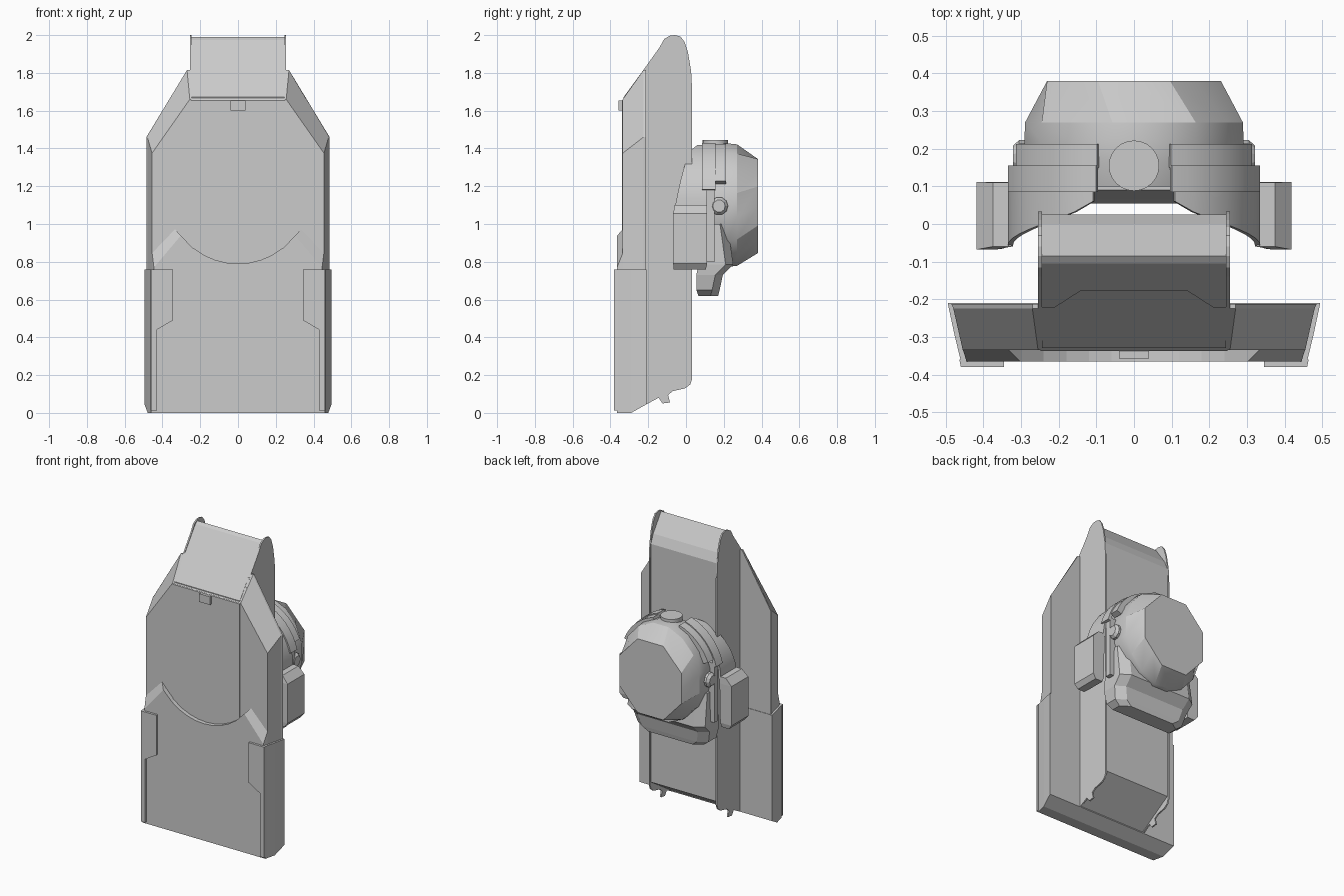
import bpy, bmesh
from math import sin, cos, pi, radians, sqrt

if "Cube" in bpy.data.objects:
    bpy.data.objects.remove(bpy.data.objects["Cube"])


def loft(name, rings, smooth=None):
    """Closed solid through equal-length rings of 3D points."""
    bm = bmesh.new()
    vs = [[bm.verts.new(p) for p in r] for r in rings]
    n = len(rings[0])
    for a, b in zip(vs, vs[1:]):
        for i in range(n):
            j = (i + 1) % n
            bm.faces.new((a[i], a[j], b[j], b[i]))
    bm.faces.new(vs[0])
    bm.faces.new(vs[-1])
    bmesh.ops.recalc_face_normals(bm, faces=bm.faces)
    me = bpy.data.meshes.new(name)
    bm.to_mesh(me)
    bm.free()
    ob = bpy.data.objects.new(name, me)
    bpy.context.collection.objects.link(ob)
    if smooth:
        bpy.ops.object.select_all(action='DESELECT')
        bpy.context.view_layer.objects.active = ob
        ob.select_set(True)
        bpy.ops.object.shade_smooth_by_angle(angle=radians(smooth))
    return ob


def xz(pts, y):
    return [(x, y, z) for x, z in pts]


def yz(pts, x):
    return [(x, y, z) for y, z in pts]


def sym(half):
    """Mirror a right-hand half outline into a full one."""
    return half + [(-x, z) for x, z in reversed(half)]


def rect(x, z0, z1):
    return [(-x, z0), (x, z0), (x, z1), (-x, z1)]


def box(name, x0, x1, y0, y1, z0, z1):
    p = [(x0, z0), (x1, z0), (x1, z1), (x0, z1)]
    return loft(name, [xz(p, y0), xz(p, y1)])


# Upper front plate, flaring toward its back
loft("upper_plate", [
    xz(sym([(.455, .3), (.455, 1.375), (.255, 1.66)]), -.335),
    xz(sym([(.48, .3), (.48, 1.46), (.27, 1.815)]), -.225),
    xz(sym([(.485, .3), (.485, 1.46), (.27, 1.815)]), -.213)])

# Lower plate with slanted underside
loft("lower_plate", [xz(rect(.46, 0, .76), -.365), xz(rect(.478, 0, .76), -.29),
                     xz(rect(.495, .045, .76), -.21)])

# Apron with curved cut-out and chamfered shoulders
R = .383
arc = [(.3 * t, .79 + R - sqrt(R * R - (.3 * t) ** 2)) for t in (1, .8, .6, .4, .2)]
mid = [(.0, .79)]


def apron(side):
    half = side + arc
    return half + mid + [(-x, z) for x, z in reversed(half)]


loft("apron", [xz(apron([(.445, .7), (.445, .77), (.303, .938)]), -.365),
               xz(apron([(.455, .7), (.455, .85), (.335, .975)]), -.333)])

# Central body and top slope
body = [(-.338, 1.655), (-.216, 1.822), (-.105, 1.975), (-.085, 1.99), (.0, 1.87),
        (.025, 1.81), (.025, .2), (-.22, .045), (-.338, .045)]
loft("central_body", [yz(body, -.248), yz(body, .248)])

# Thin raised panel on the top slope
trap = [(.245, -.33), (.245, -.22), (.21, -.22), (.14, -.175)]
trap = trap + [(-x, y) for x, y in reversed(trap)]
slope = lambda y: 1.655 + (y + .338) * 1.372
loft("slope_panel", [[(x, y, slope(y) + d) for x, y in trap] for d in (-.01, .006)])

# Front latch
box("latch", -.04, .04, -.357, -.32, 1.6, 1.655)

# Side rails with rounded ears and hooked feet
rail = [(-.335, 1.66), (-.215, 1.83), (-.14, 1.935), (-.115, 1.98), (-.085, 1.997),
        (-.06, 2.0), (-.03, 1.993), (-.008, 1.965), (.01, 1.91), (.027, 1.81),
        (.033, 1.7), (.033, .18), (.022, .15), (-.005, .13), (-.07, .115),
        (-.095, .095), (-.085, .055), (-.125, .05), (-.145, .08), (-.21, .045),
        (-.3, .05)]

# Pieces of the rear head unit that repeat left and right
CZ = 1.1


def band(name, s, r0, r1, a0, a1, front, back, n=8):
    """Arched strip around the y axis; front(t) gives the leading edge."""
    rings = []
    for i in range(n + 1):
        t = i / n
        a = radians(a0 + (a1 - a0) * t)
        rings.append([(s * r * sin(a), y, CZ + r * cos(a)) for r, y in
                      ((r0, front(t)), (r1, front(t)), (r1, back), (r0, back))])
    return loft(name, rings, 30)


def knob(name, s):
    rings = [[(s * x, .175 + r * cos(i * pi / 5), 1.095 + r * sin(i * pi / 5))
              for i in range(10)] for x, r in ((.26, .048), (.305, .048), (.322, .033))]
    return loft(name, rings)


for s, tag in ((-1, "left"), (1, "right")):
    # Rails and corner guards
    loft("rail_" + tag, [yz(rail, s * .245), yz(rail, s * .255)])
    g = lambda x: [(s * a, b) for a, b in ((.345, .76), (.345, .49), (.43, .44),
                                           (.43, .012), (x, .012), (x, .76))]
    loft("corner_guard_" + tag, [xz(g(.46), -.38), xz(g(.464), -.36)])
    # Arched shell and two bands
    band("shell_" + tag, s, .322, .336, 19, 93, lambda t: .06 - .12 * t ** .7, .11)
    band("middle_band_" + tag, s, .325, .345, 17, 76, lambda t: .085, .155)
    band("outer_band_" + tag, s, .3, .338, 17, 68, lambda t: .15, .212)
    # Ear pad: tapered block with cap and chamfered foot
    pad = lambda i, o, y0, y1, z: [(s * (o - .05), y0, z), (s * o, y0, z),
                                   (s * o, y1, z), (s * i, y1, z), (s * i, y0 + .06, z)]
    loft("ear_pad_" + tag, [pad(.34, .395, -.065, .105, .76), pad(.335, .418, -.068, .112, .79),
                            pad(.33, .418, -.068, .112, 1.055), pad(.325, .375, -.06, .11, 1.1)])
    # Side strip and knob
    xs = sorted((s * .27, s * .318))
    box("side_strip_" + tag, xs[0], xs[1], .11, .152, .8, 1.2)
    knob("side_knob_" + tag, s)


# Rear dome with flat octagonal cap
def ring(y, rx, rz, cz, octo=False):
    out = []
    for i in range(16):
        a = (i + .5) * pi / 8 if not octo else i * pi / 8 + pi / 8
        k = cos(pi / 8) if octo and i % 2 else 1
        out.append((rx * k * cos(a), y, cz + rz * k * sin(a)))
    return out


loft("dome", [ring(.1, .28, .31, CZ), ring(.16, .292, .328, CZ), ring(.22, .297, .333, CZ),
              ring(.27, .295, .328, CZ), ring(.38, .25, .27, 1.095, True)], 25)


# Neck guard below the dome
def neck(x, y0, y1, z):
    return [(-x, y0, z), (x, y0, z), (x, y1 - .04, z), (x - .06, y1, z),
            (.06 - x, y1, z), (-x, y1 - .04, z)]


loft("neck_guard", [neck(.225, .065, .17, .62), neck(.265, .055, .178, .65),
                    neck(.285, .055, .195, .73), neck(.29, .065, .25, .785),
                    neck(.285, .09, .22, 1.0)])

# Round cap on top of the dome
loft("top_disc", [[(r * cos(i * pi / 12), .155 + r * sin(i * pi / 12), z) for i in range(24)]
                  for r, z in ((.067, 1.36), (.067, 1.445))], 30)
